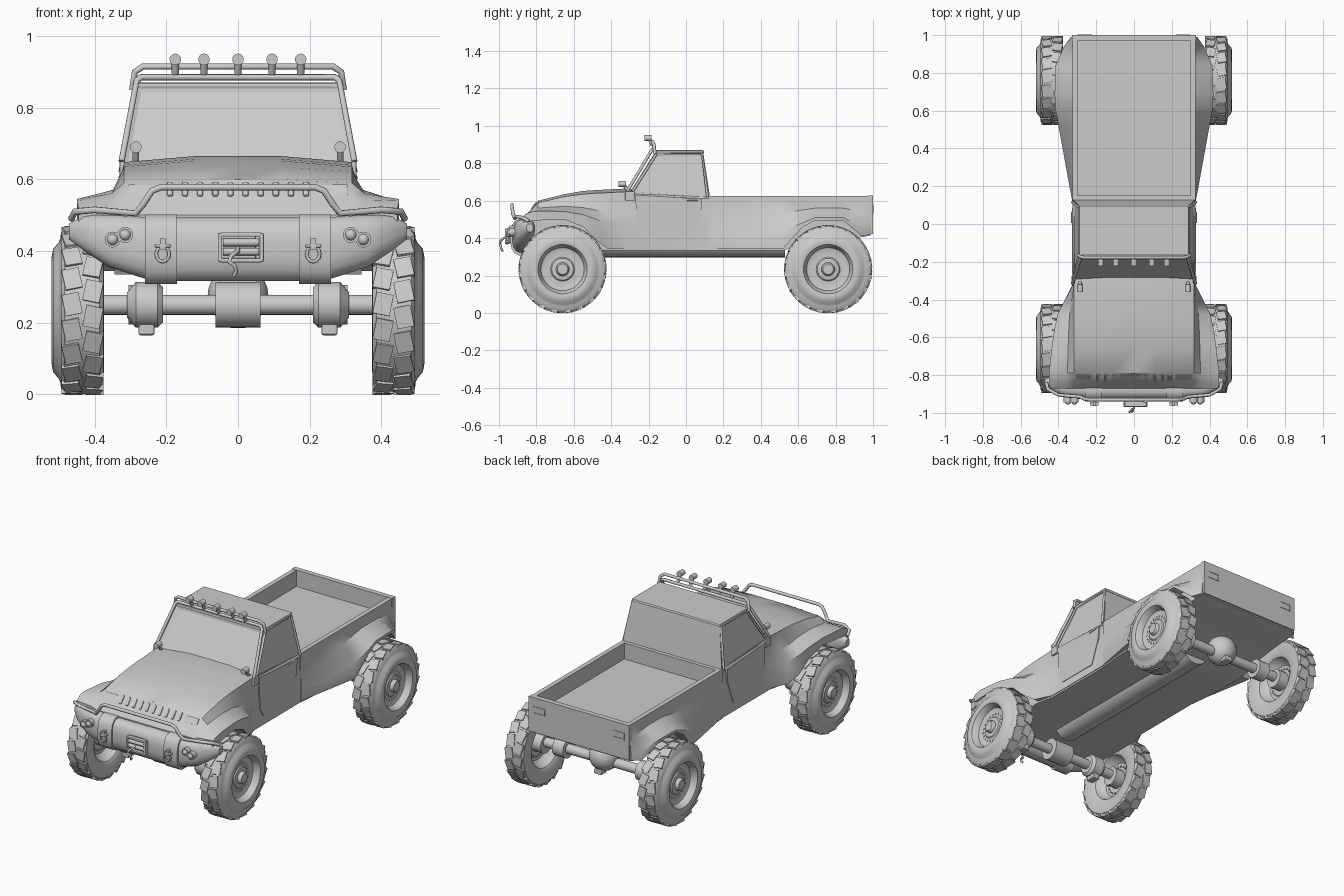
import bpy, bmesh
from math import pi, radians, sin, cos
from mathutils import Matrix

if "Cube" in bpy.data.objects:
    bpy.data.objects.remove(bpy.data.objects["Cube"])


def finish(ob, angle=35):
    bpy.ops.object.select_all(action='DESELECT')
    ob.select_set(True)
    bpy.context.view_layer.objects.active = ob
    bpy.ops.object.shade_smooth_by_angle(angle=radians(angle))
    return ob


def from_bm(name, bm, angle=35):
    bmesh.ops.recalc_face_normals(bm, faces=bm.faces)
    me = bpy.data.meshes.new(name)
    bm.to_mesh(me)
    bm.free()
    ob = bpy.data.objects.new(name, me)
    bpy.context.collection.objects.link(ob)
    return finish(ob, angle)


def loft(name, rings, angle=35):
    bm = bmesh.new()
    vs = [[bm.verts.new(p) for p in r] for r in rings]
    n = len(rings[0])
    for a, b in zip(vs, vs[1:]):
        for i in range(n):
            bm.faces.new((a[i], a[(i + 1) % n], b[(i + 1) % n], b[i]))
    bm.faces.new(vs[0])
    bm.faces.new(vs[-1])
    return from_bm(name, bm, angle)


def sym_ring(y, half):
    pts = half + [(-x, z) for x, z in half[-2:0:-1]]
    return [(x, y, z) for x, z in pts]


def box(name, loc, size, rot=(0, 0, 0), bevel=0.0):
    bpy.ops.mesh.primitive_cube_add(size=1, location=loc, rotation=rot)
    ob = bpy.context.object
    ob.name, ob.scale = name, size
    bpy.ops.object.transform_apply(location=False, rotation=False, scale=True)
    if bevel:
        m = ob.modifiers.new('bevel', 'BEVEL')
        m.width, m.segments = bevel, 2
    return ob


def cyl(name, loc, r, depth, axis, n=20):
    rot = {'x': (0, pi / 2, 0), 'y': (pi / 2, 0, 0), 'z': (0, 0, 0)}[axis]
    bpy.ops.mesh.primitive_cylinder_add(vertices=n, radius=r, depth=depth, location=loc, rotation=rot)
    bpy.context.object.name = name
    return finish(bpy.context.object)


def ball(name, loc, r):
    bpy.ops.mesh.primitive_uv_sphere_add(segments=20, ring_count=12, radius=r, location=loc)
    bpy.context.object.name = name
    return finish(bpy.context.object)


def tube(name, half, r, mirror=True):
    pts = half + [(-x, y, z) for x, y, z in half[::-1]] if mirror else half
    cu = bpy.data.curves.new(name, 'CURVE')
    cu.dimensions, cu.bevel_depth, cu.bevel_resolution, cu.use_fill_caps = '3D', r, 2, True
    sp = cu.splines.new('POLY')
    sp.points.add(len(pts) - 1)
    for p, co in zip(sp.points, pts):
        p.co = (*co, 1)
    ob = bpy.data.objects.new(name, cu)
    bpy.context.collection.objects.link(ob)
    bpy.ops.object.select_all(action='DESELECT')
    ob.select_set(True)
    bpy.context.view_layer.objects.active = ob
    bpy.ops.object.convert(target='MESH')
    return finish(bpy.context.object, 50)


# front body: hood, fenders and cab tub (y, hood top, hood edge, fender x, fender z, arch z)
rows = [(-.87, .50, .50, .445, .52, .47), (-.83, .55, .55, .45, .54, .49), (-.79, .60, .59, .45, .545, .495),
        (-.65, .635, .622, .435, .543, .50), (-.55, .652, .635, .42, .525, .46), (-.48, .657, .64, .405, .50, .39),
        (-.42, .66, .643, .375, .48, .345), (-.32, .665, .648, .326, .48, .345), (.13, .62, .62, .325, .50, .345)]
rings = []
for y, zt, ze, xf, zf, za in rows:
    xw = min(xf - .004, .345)
    zb = .40 if y < -.8 else .335
    rings.append(sym_ring(y, [(0, zt), (.12, zt), (.318, ze), (.32 + .25 * (xf - .32), zf + .35 * (ze - zf)),
                              (xf, zf), (xf, za), (xw, za), (xw, zb), (0, zb)]))
loft('front_body', rings)

# pickup bed with open top (y, flare x, crease z, flare z, arch z, belly z)
rows = [(.12, .327, .48, .42, .345, .335), (.30, .36, .50, .40, .345, .335), (.52, .40, .53, .44, .345, .335),
        (.62, .418, .55, .48, .455, .36), (.69, .42, .56, .51, .495, .38), (.84, .415, .56, .51, .495, .40),
        (.94, .37, .54, .46, .41, .405), (.99, .335, .53, .45, .42, .415)]
loft('bed', [sym_ring(y, [(0, .53), (.298, .53), (.298, .625), (.325, .625), (.326, zc), (xf, zf), (xf, za),
                          (min(xf - .004, .34), za), (min(xf - .004, .34), zb), (0, zb)])
             for y, xf, zc, zf, za, zb in rows])
box('bed_front_wall', (0, .135, .56), (.64, .03, .13))
box('tailgate', (0, .985, .525), (.655, .03, .205))
for s in (-1, 1):
    for dz in (-.018, .018):
        box('tail_light_frame', (s * .26, 1, .555 + dz), (.075, .006, .006))
    for dx in (-.035, .035):
        box('tail_light_frame_side', (s * .26 + dx, 1, .555), (.006, .006, .04))

# cab with inset windows
bm = bmesh.new()
lo = [bm.verts.new(p) for p in [(-.325, -.31, .63), (.325, -.31, .63), (.325, .13, .61), (-.325, .13, .61)]]
hi = [bm.verts.new(p) for p in [(-.285, -.165, .86), (.285, -.165, .86), (.285, .092, .86), (-.285, .092, .86)]]
sides = [bm.faces.new((lo[i], lo[(i + 1) % 4], hi[(i + 1) % 4], hi[i])) for i in range(4)]
bm.faces.new(hi)
bm.faces.new(lo)
bmesh.ops.recalc_face_normals(bm, faces=bm.faces)
bmesh.ops.inset_individual(bm, faces=[sides[0], sides[1], sides[3]], thickness=.022, depth=-.007)
from_bm('cab', bm, 20)
box('roof', (0, -.036, .861), (.58, .265, .018), bevel=.007)

# doors, gutters and handles
for s in (-1, 1):
    door = [(-.27, .63), (.085, .61), (.08, .53), (.025, .39), (-.23, .39), (-.265, .45)]
    loft('door', [[(s * x, y, z) for y, z in door] for x in (.31, .329)])
    box('door_handle', (s * .329, .035, .605), (.008, .06, .012), bevel=.003)
    tube('door_gutter', [(s * .322, -.285, .65), (s * .287, -.155, .855), (s * .287, .085, .855),
                         (s * .327, .115, .62)], .007, False)
    box('cowl_side', (s * .322, -.30, .625), (.018, .05, .05), bevel=.005)
    # windscreen base spot lamp
    tube('spot_stem', [(s * .285, -.31, .65), (s * .285, -.335, .69)], .009, False)
    cyl('spot_lamp', (s * .285, -.34, .69), .016, .04, 'y')

# windscreen frame and roof light bar
tube('windscreen_frame', [(.325, -.315, .65), (.283, -.18, .875), (.27, -.172, .885)], .009)
tube('light_bar', [(.295, -.165, .85), (.288, -.172, .90), (.265, -.178, .915)], .009)
for x in (-.175, -.095, 0, .095, .175):
    tube('roof_lamp_stem', [(x, -.178, .895), (x, -.195, .93)], .01, False)
    cyl('roof_lamp', (x, -.203, .935), .016, .038, 'y')

# grille slots and headlight frames on the sloped nose
tilt = radians(-38)
for i in range(10):
    box('grille_slot', (-.19 + i * .0422, -.811, .571), (.017, .014, .05), (tilt, 0, 0), .005)
for s in (-1, 1):
    box('headlight', (s * .265, -.810, .568), (.085, .01, .04), (tilt, 0, 0), .004)

# front bumper, lofted across x
def bumper_ring(x, yc, zc, ry, rz, n=16):
    f = lambda v: (abs(v) ** .75) * (1 if v > 0 else -1)
    return [(x, yc + ry * f(cos(2 * pi * (i + .5) / n)), zc + rz * f(sin(2 * pi * (i + .5) / n))) for i in range(n)]


half = [(.24, -.875, .405, .056, .09), (.36, -.868, .428, .052, .074), (.43, -.85, .45, .042, .05),
        (.472, -.835, .455, .018, .022)]
loft('bumper', [bumper_ring(-p[0], *p[1:]) for p in half[::-1]] + [bumper_ring(*p) for p in half])
for s in (-1, 1):
    loft('bumper_plate', [bumper_ring(s * x, -.876, .405, .064, .098) for x in (.17, .26)])
    for x, z in ((.315, .445), (.35, .432)):
        cyl('fog_lamp', (s * x, -.925, z), .022, .04, 'y')
        ball('fog_lens', (s * x, -.94, z), .016)
    tube('shackle', [(s * .21 + .018 * cos(a), -.955, .392 + .022 * sin(a))
                     for a in [radians(120 + 30 * k) for k in range(11)]], .005, False)
    box('shackle_pin', (s * .21, -.952, .415), (.045, .02, .01), bevel=.003)
    box('shackle_tab', (s * .21, -.945, .42), (.014, .035, .03))
tube('bull_bar', [(.465, -.84, .49), (.455, -.875, .51), (.40, -.905, .515), (.285, -.915, .505),
                  (.265, -.925, .53), (.24, -.93, .568), (.215, -.93, .578)], .0095)

# winch with fairlead and hook
box('winch_housing', (0, -.935, .41), (.10, .03, .07), bevel=.005)
for dz in (-.036, .036):
    box('fairlead_rail', (.008, -.955, .41 + dz), (.115, .025, .012), bevel=.003)
for dx in (-.05, .066):
    box('fairlead_side', (dx, -.955, .41), (.012, .025, .08), bevel=.003)
for dz in (-.012, .014):
    cyl('fairlead_roller', (.008, -.955, .41 + dz), .011, .1, 'x', 12)
tube('winch_hook', [(0, -.95, .41), (0, -.975, .40), (-.02, -.992, .385), (-.025, -.994, .37), (-.01, -.992, .36),
                    (-.005, -.988, .345), (-.012, -.98, .33)], .006, False)

# axles and drivetrain
for y in (-.66, .76):
    cyl('axle', (0, y, .25), .028, .84, 'x')
cyl('front_diff', (0, -.66, .25), .063, .125, 'x')
ball('rear_diff', (0, .76, .275), .085)
box('rear_diff_foot', (0, .80, .20), (.05, .05, .03), bevel=.006)
cyl('driveshaft_tunnel', (0, -.03, .385), .088, 1.12, 'y', 24)
for s in (-1, 1):
    loft('front_knuckle', [[(s * x, -.66 + r * cos(a), .25 + r * sin(a)) for a in [k * pi / 8 for k in range(16)]]
                           for x, r in ((.21, .05), (.225, .064), (.285, .064), (.31, .035))])
    box('front_spring_seat', (s * .255, -.66, .185), (.045, .06, .04), bevel=.006)
    cyl('rear_knuckle', (s * .27, .76, .25), .055, .07, 'x')
    for y in (-.66, .76):
        cyl('wheel_hub', (s * .41, y, .24), .055, .06, 'x')

# wheel: lathed tyre and convex dish, shallow lugs and bolt holes, one shared mesh
profile = [(.074, 0), (.074, .028), (.066, .034), (.054, .036), (.052, .058), (.046, .064), (.044, .096),
           (.05, .115), (.07, .122), (.086, .132), (.09, .15), (.086, .172), (.072, .188), (.066, .2), (.064, .218),
           (.054, .23), (-.044, .23), (-.054, .218), (-.056, .15), (-.045, .132), (-.015, .12), (.005, .1),
           (.01, .05), (.01, 0)]
bm = bmesh.new()
vs = [bm.verts.new((x, 0, r)) for x, r in profile]
es = [bm.edges.new(p) for p in zip(vs, vs[1:])]
bmesh.ops.spin(bm, geom=vs + es, cent=(0, 0, 0), axis=(1, 0, 0), angle=2 * pi, steps=40, use_merge=True)
bmesh.ops.remove_doubles(bm, verts=bm.verts, dist=1e-5)
N = 20
for i in range(N):
    for side in (-1, 1):
        turn = Matrix.Rotation(2 * pi * (i + .25 * side) / N, 4, 'X')
        lug = turn @ Matrix.Translation((.004 + side * .029, 0, .225)) @ Matrix.Rotation(side * .2, 4, 'Z')
        bmesh.ops.create_cube(bm, size=1, matrix=lug @ Matrix.Diagonal((.048, .06, .018, 1)))
    hole = Matrix.Rotation(2 * pi * i / N, 4, 'X') @ Matrix.Translation((.025, 0, .08))
    bmesh.ops.create_cone(bm, cap_ends=True, segments=8, radius1=.006, radius2=.006, depth=.046,
                          matrix=hole @ Matrix.Rotation(pi / 2, 4, 'Y'))
first = from_bm('wheel', bm)
for k, (x, y) in enumerate([(.43, -.66), (.43, .76), (-.43, -.66), (-.43, .76)]):
    ob = first if k == 0 else first.copy()
    if k:
        bpy.context.collection.objects.link(ob)
    ob.location = (x, y, .234)
    ob.rotation_euler = (0, 0, 0 if x > 0 else pi)
